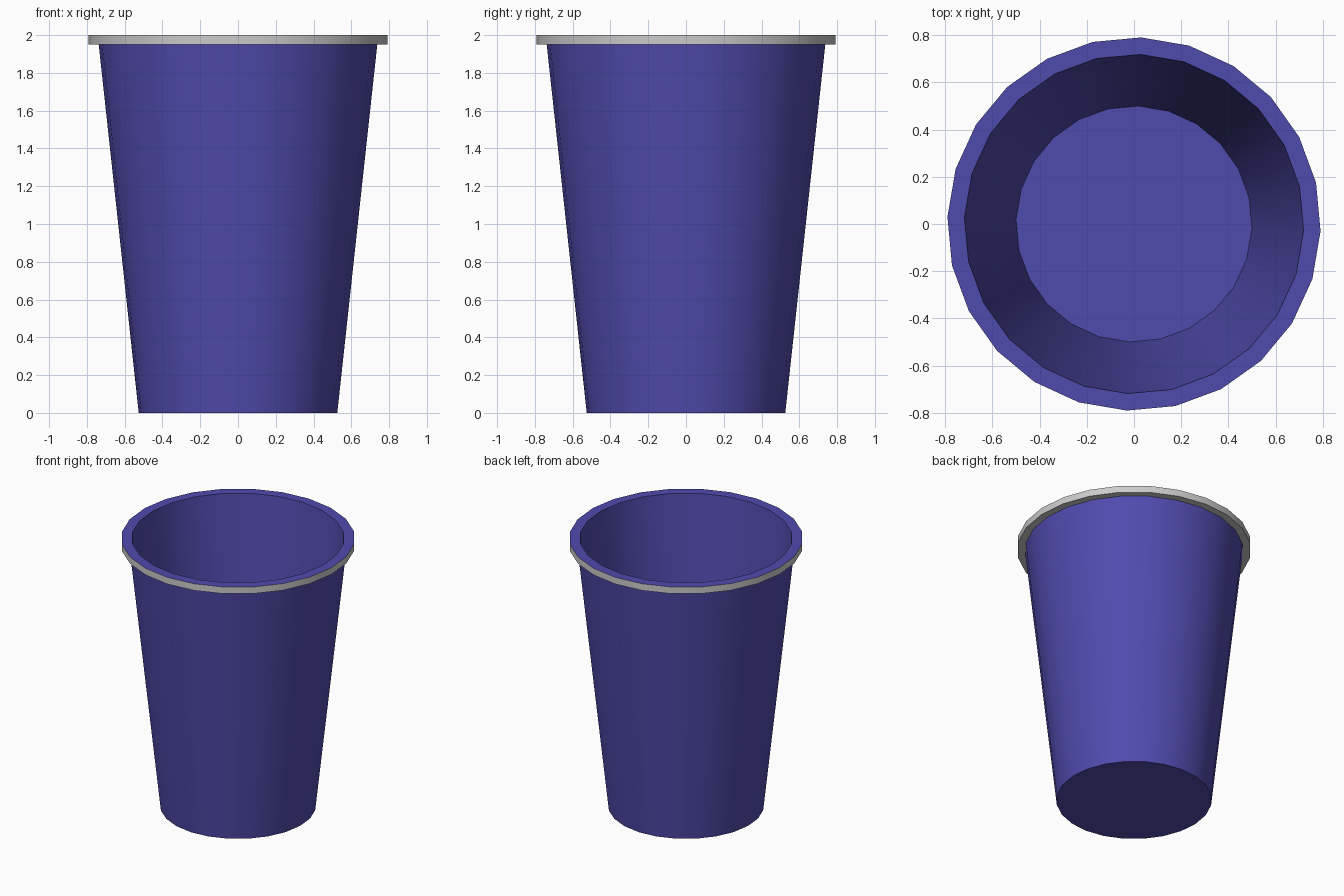
import bpy, bmesh, math

if "Cube" in bpy.data.objects:
    bpy.data.objects.remove(bpy.data.objects["Cube"])

SIDES = 24
TURN = math.radians(-2.2)

blue = bpy.data.materials.new("blue")
blue.diffuse_color = (0.08, 0.07, 0.42, 1)
blue.use_nodes = True
blue.node_tree.nodes["Principled BSDF"].inputs["Base Color"].default_value = blue.diffuse_color


def lathe(name, profile, material=None, cap_ends=False):
    """Spin (radius, z) points, listed bottom-outside to inside, around z."""
    bm = bmesh.new()
    rings = []
    for r, z in profile:
        rings.append([bm.verts.new((r * math.cos(TURN + math.tau * i / SIDES),
                                    r * math.sin(TURN + math.tau * i / SIDES), z))
                      for i in range(SIDES)])
    for a, b in zip(rings, rings[1:]):
        for i in range(SIDES):
            j = (i + 1) % SIDES
            bm.faces.new((a[i], a[j], b[j], b[i]))
    if cap_ends:
        bm.faces.new(rings[0][::-1])
        bm.faces.new(rings[-1])
    mesh = bpy.data.meshes.new(name)
    bm.to_mesh(mesh)
    bm.free()
    obj = bpy.data.objects.new(name, mesh)
    bpy.context.collection.objects.link(obj)
    if material:
        mesh.materials.append(material)
    bpy.ops.object.select_all(action='DESELECT')
    obj.select_set(True)
    bpy.context.view_layer.objects.active = obj
    bpy.ops.object.shade_smooth_by_angle(angle=math.radians(30))
    return obj


# Tapered outer wall with the underside
lathe("outer_wall", [(0.50, 0), (0.526, 0), (0.738, 1.95)], blue)
# Grey band around the lip, with its underside
lathe("rim_band", [(0.738, 1.95), (0.791, 1.95), (0.791, 2.0)])
# Flat top of the lip and the inner wall
lathe("lip_and_inner_wall", [(0.791, 2.0), (0.719, 2.0), (0.50, 0.01)], blue)
# Thin floor disc, seen from inside and from below
lathe("floor", [(0.50, 0), (0.50, 0.01)], blue, cap_ends=True)
